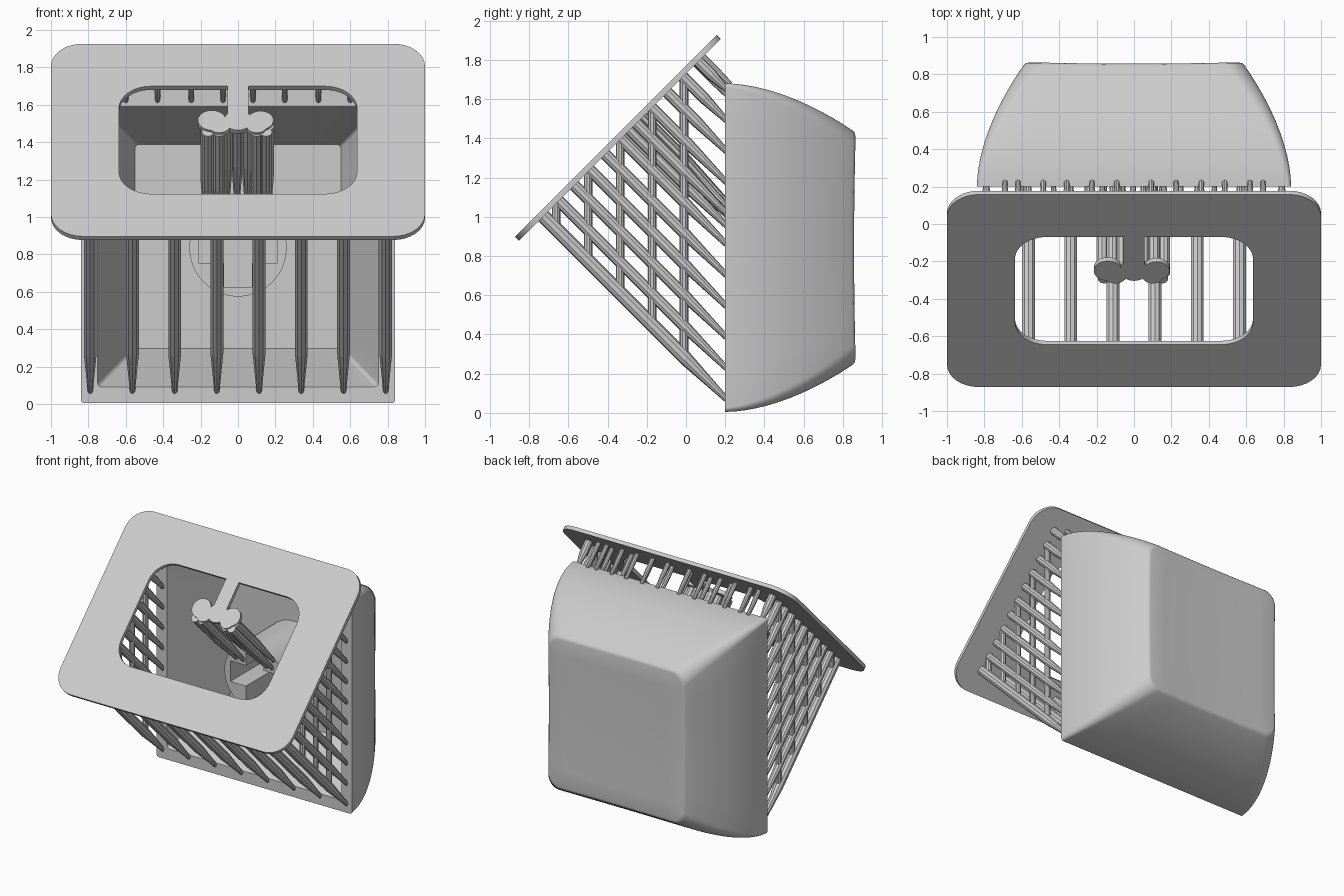
import bpy, bmesh
from math import sin, cos, pi, sqrt, radians
from mathutils import Vector

cube = bpy.data.objects.get("Cube")
if cube:
    bpy.data.objects.remove(cube)

grey = bpy.data.materials.new("light_grey")
grey.use_nodes = True
COLOUR = (0.6, 0.6, 0.6, 1)
grey.diffuse_color = COLOUR
grey.node_tree.nodes["Principled BSDF"].inputs["Base Color"].default_value = COLOUR


def select(ob):
    bpy.ops.object.select_all(action='DESELECT')
    ob.select_set(True)
    bpy.context.view_layer.objects.active = ob


def finish(name, bm):
    bmesh.ops.recalc_face_normals(bm, faces=bm.faces)
    mesh = bpy.data.meshes.new(name)
    bm.to_mesh(mesh)
    bm.free()
    ob = bpy.data.objects.new(name, mesh)
    bpy.context.collection.objects.link(ob)
    mesh.materials.append(grey)
    select(ob)
    bpy.ops.object.shade_smooth_by_angle(angle=radians(35))
    return ob


def rounded_rect(hx, hy, r, n=8):
    """Outline points; each side is subdivided so it can be bowed."""
    corners = []
    for k, (sx, sy) in enumerate([(1, 1), (-1, 1), (-1, -1), (1, -1)]):
        corners.append([Vector((sx * (hx - r) + r * cos((k + i / n) * pi / 2),
                                sy * (hy - r) + r * sin((k + i / n) * pi / 2)))
                        for i in range(n + 1)])
    pts = []
    for k in range(4):
        a, b = corners[k][-1], corners[(k + 1) % 4][0]
        pts += corners[k] + [a.lerp(b, i / 8) for i in range(1, 8)]
    return pts


def circle(x, y, r, n=48):
    return [(x + r * cos(2 * pi * i / n), y + r * sin(2 * pi * i / n)) for i in range(n)]


def slab(name, outlines, half, location, tilt):
    """Extruded flat outline; an inner outline becomes a hole."""
    cu = bpy.data.curves.new(name, 'CURVE')
    cu.dimensions, cu.fill_mode, cu.extrude = '2D', 'BOTH', half
    for pts in outlines:
        sp = cu.splines.new('POLY')
        sp.points.add(len(pts) - 1)
        for p, q in zip(sp.points, pts):
            p.co = (q[0], q[1], 0, 1)
        sp.use_cyclic_u = True
    ob = bpy.data.objects.new(name, cu)
    bpy.context.collection.objects.link(ob)
    ob.location, ob.rotation_euler = location, (radians(tilt), 0, 0)
    cu.materials.append(grey)
    select(ob)
    bpy.ops.object.convert(target='MESH')
    bpy.ops.object.shade_smooth_by_angle(angle=radians(35))


# Hollow cap: rounded sections lofted along y, outside then inside
MID = 0.8425
bm = bmesh.new()


def ring(y, hx, hz, r, dish=0.0):
    return [bm.verts.new((p.x, y - dish * max(0, 1 - (p.x ** 2 + p.y ** 2) / 0.65), MID + p.y))
            for p in rounded_rect(hx, hz, r)]


rings = [ring(0.69, 0.55, 0.545, 0.02), ring(0.2, 0.75, 0.75, 0.02)]
for i in range(13):
    t = i / 12
    drop = t ** 1.8
    rings.append(ring(0.2 + 0.65 * t, 0.84 - 0.25 * drop, 0.8375 - 0.24 * drop,
                      0.02 + 0.08 * t, 0.016 * t ** 4))
for inset, y in [(0.01, 0.861), (0.025, 0.865), (0.15, 0.865), (0.35, 0.865)]:
    rings.append(ring(y, 0.59 - inset, 0.5975 - inset, max(0.02, 0.1 - inset * 0.3), 0.016))
for a, b in zip(rings, rings[1:]):
    n = len(a)
    for i in range(n):
        bm.faces.new((a[i], a[(i + 1) % n], b[(i + 1) % n], b[i]))
bm.faces.new(rings[0])
bm.faces.new(rings[-1])
finish("hollow_cap", bm)

# Round stem with a cross-shaped socket
w, lx, lz, h = 0.075, 0.21, 0.21, 0.08
cross = [(lx, h), (w, h), (w, lz), (-w, lz), (-w, h), (-lx, h),
         (-lx, -h), (-w, -h), (-w, -lz), (w, -lz), (w, -h), (lx, -h)]
STEM_Z = 0.835
slab("socket_stem", [circle(0, 0, 0.26), cross], 0.25, (0, 0.455, STEM_Z), 90)

# Tilted base plate with a window, and the tongue hanging into it
PLATE = (0, -0.347, 1.402)
slab("base_plate", [rounded_rect(1.0, 0.728, 0.17), rounded_rect(0.637, 0.407, 0.17)],
     0.014, PLATE, 45)
slab("tongue_neck", [[(-0.055, 0.12), (0.055, 0.12), (0.055, 0.42), (-0.055, 0.42)]],
     0.014, PLATE, 45)
for i, (x, v, r) in enumerate([(-0.14, 0.15, 0.075), (0.12, 0.15, 0.07), (-0.1, 0.115, 0.06),
                               (0.1, 0.11, 0.055), (0, 0.15, 0.075)]):
    slab(f"tongue_lobe_{i + 1}", [circle(x, v, r, 24)], 0.014, PLATE, 45)


# Support rods
def rod(bm, a, b, r1, r2):
    a, b = Vector(a), Vector(b)
    d = b - a
    rot = d.to_track_quat('Z', 'Y').to_matrix().to_4x4()
    rot.translation = (a + b) / 2
    bmesh.ops.create_cone(bm, cap_ends=True, segments=10, radius1=r1, radius2=r2,
                          depth=d.length, matrix=rot)


def pillar(bm, x, end_y, end_z, r, tip=0.014):
    """Runs square from the plate to its contact point, with a tapered tip."""
    end = Vector((x, end_y, end_z))
    y0 = (end_y + end_z - 1.75) / 2
    start = Vector((x, y0, y0 + 1.75))
    length = (end - start).length
    knee = end.lerp(start, min(0.3, length / 2) / length)
    rod(bm, start, knee, r, r)
    rod(bm, knee, end, r, tip)


# Row under the bottom rim
bm = bmesh.new()
for i in range(8):
    pillar(bm, -0.79 + i * 0.2257, 0.21, 0.065, 0.036)
finish("bottom_supports", bm)

# Lattice along each side rim
for side, name in [(1, "left_lattice"), (-1, "right_lattice")]:
    bm = bmesh.new()
    for i in range(1, 11):
        pillar(bm, side * 0.79, 0.21, 0.065 + i * 0.158, 0.03)
    for i in range(5):
        y = -0.01 - i * 0.163
        rod(bm, (side * 0.79, y, 0.29 - y), (side * 0.79, y, 1.74 + y), 0.022, 0.022)
    finish(name, bm)

# Short rows along the top rim
bm = bmesh.new()
for x in (0.0925, 0.225, 0.36, 0.485, 0.62, 0.69):
    for s in (-1, 1):
        pillar(bm, s * x, 0.225, 1.675, 0.018)
for x in (0.08, 0.25, 0.43, 0.6):
    for s in (-1, 1):
        pillar(bm, s * x, 0.21, 1.62, 0.018)
finish("top_supports", bm)

# Cluster from the tongue to the top of the stem
bm = bmesh.new()
for i in range(7):
    x = -0.17 + i * 0.055
    pillar(bm, x, 0.21, STEM_Z + sqrt(0.24 ** 2 - x ** 2), 0.033)
for x in (-0.16, -0.1, 0.1, 0.15):
    pillar(bm, x, 0.21, 0.95, 0.033)
finish("stem_supports", bm)
